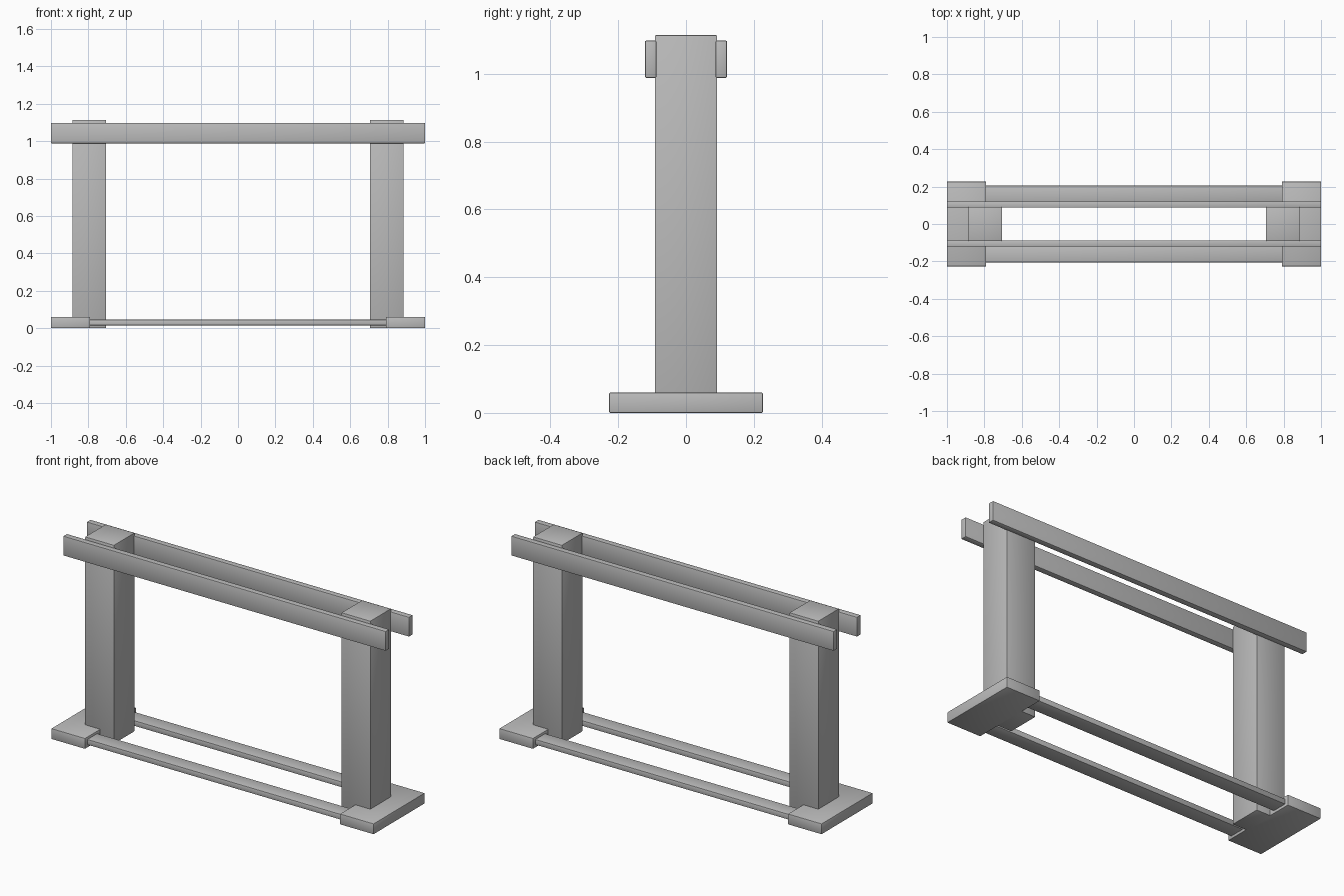
import bpy
import math

cube = bpy.data.objects.get("Cube")
if cube:
    bpy.data.objects.remove(cube, do_unlink=True)

# Single plain grey finish
grey = bpy.data.materials.new("plain_grey")
grey.use_nodes = True
colour = (0.5, 0.5, 0.5, 1)
grey.diffuse_color = colour
grey.node_tree.nodes["Principled BSDF"].inputs["Base Color"].default_value = colour


def box(name, x, y, z):
    """Box with slightly softened edges, given (min, max) on each axis."""
    spans = (x, y, z)
    bpy.ops.mesh.primitive_cube_add(size=1, location=[(a + b) / 2 for a, b in spans])
    obj = bpy.context.object
    obj.name = name
    obj.scale = [b - a for a, b in spans]
    bpy.ops.object.transform_apply(location=False, rotation=False, scale=True)
    obj.data.materials.append(grey)
    bevel = obj.modifiers.new("soft_edges", 'BEVEL')
    bevel.width = 0.004
    bevel.segments = 2
    bpy.ops.object.modifier_apply(modifier=bevel.name)
    bpy.ops.object.shade_smooth_by_angle(angle=math.radians(40))
    return obj


def span(side, near, far):
    return tuple(sorted((side * near, side * far)))


# Feet and posts at both ends
for side, label in ((1, "left"), (-1, "right")):
    box(label + "_foot", span(side, 0.79, 1.0), (-0.227, 0.227), (0, 0.06))
    box(label + "_post", span(side, 0.705, 0.885), (-0.092, 0.092), (0, 1.114))

# Long rails along the front and back
for side, label in ((-1, "front"), (1, "back")):
    box(label + "_top_rail", (-1.0, 1.0), span(side, 0.087, 0.121), (0.988, 1.098))
    box(label + "_floor_rail", (-0.8, 0.8), span(side, 0.117, 0.205), (0.015, 0.046))
